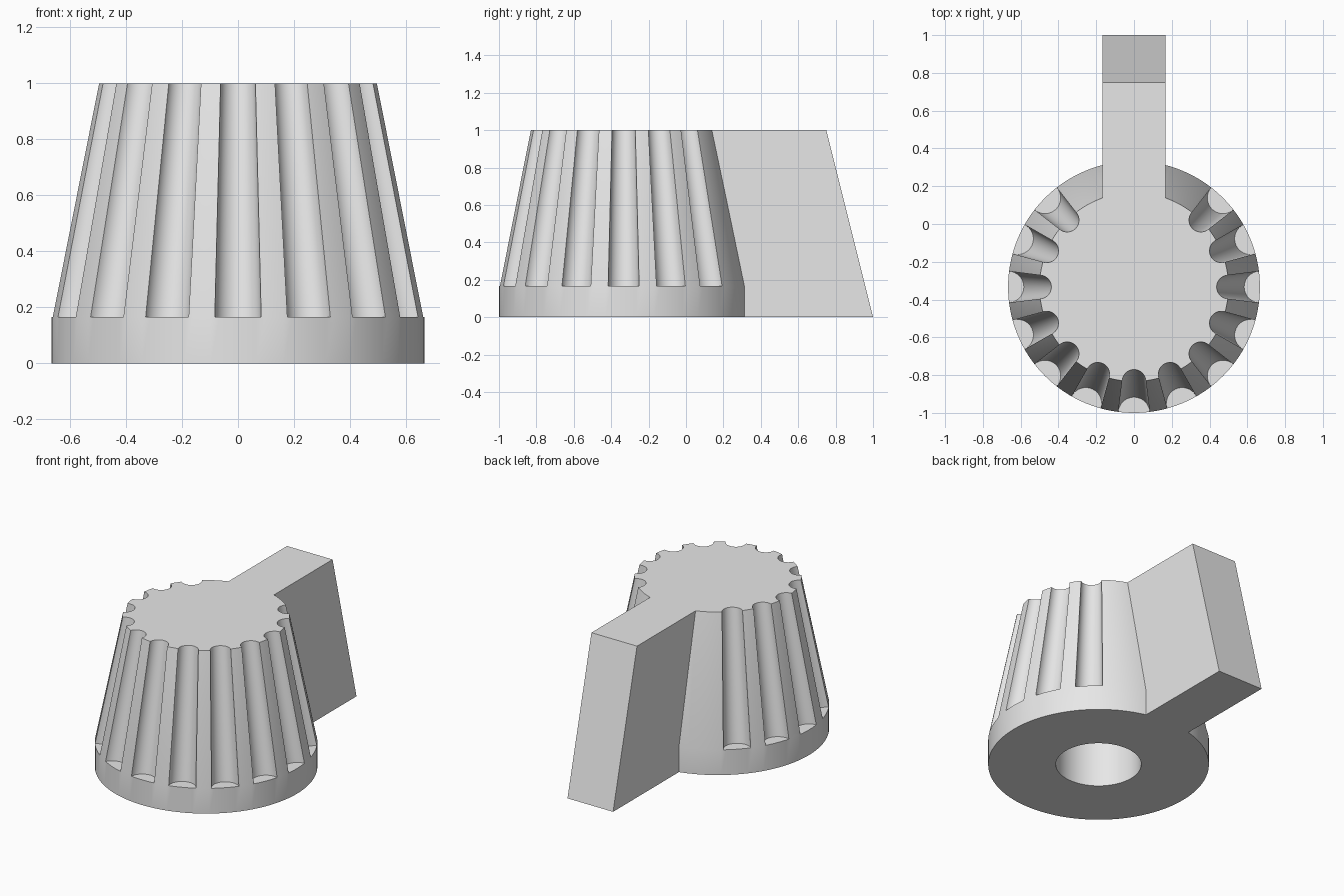
import bpy, bmesh, math
from mathutils import Matrix, Vector

cube = bpy.data.objects.get("Cube")
if cube:
    bpy.data.objects.remove(cube, do_unlink=True)

CENTRE_Y = -1 / 3
R_BASE, R_TOP = 2 / 3, 0.5
RIM, HEIGHT = 1 / 6, 1.0
SHAFT_R, SHAFT_DEPTH = 0.258, 0.83
SEGMENTS = 128

grey = bpy.data.materials.new("plain grey")
grey.use_nodes = True
grey.diffuse_color = (0.8, 0.8, 0.8, 1)
grey.node_tree.nodes["Principled BSDF"].inputs["Base Color"].default_value = (0.8, 0.8, 0.8, 1)


def make_object(name, bm):
    bmesh.ops.recalc_face_normals(bm, faces=bm.faces)
    mesh = bpy.data.meshes.new(name)
    bm.to_mesh(mesh)
    bm.free()
    obj = bpy.data.objects.new(name, mesh)
    bpy.context.collection.objects.link(obj)
    mesh.materials.append(grey)
    return obj


def add_loft(bm, rings, segments):
    """Closed solid through circles given as (centre, radius)."""
    loops = []
    for centre, radius in rings:
        loops.append([bm.verts.new(centre + Vector((radius * math.cos(a), radius * math.sin(a), 0)))
                      for a in (math.tau * i / segments for i in range(segments))])
    for low, high in zip(loops, loops[1:]):
        for i in range(segments):
            j = (i + 1) % segments
            bm.faces.new((low[i], low[j], high[j], high[i]))
    bm.faces.new(loops[0][::-1])
    bm.faces.new(loops[-1])


def combine(target, tool, operation):
    tool.hide_render = True
    mod = target.modifiers.new(operation.title(), 'BOOLEAN')
    mod.operation, mod.object, mod.solver = operation, tool, 'EXACT'
    bpy.context.view_layer.objects.active = target
    bpy.ops.object.modifier_apply(modifier=mod.name)
    bpy.data.objects.remove(tool, do_unlink=True)


def radius_at(z):
    return R_BASE + (R_TOP - R_BASE) * (z - RIM) / (HEIGHT - RIM)


# Round body: straight rim below, tapered grip above
bm = bmesh.new()
axis = Vector((0, CENTRE_Y, 0))
up = Vector((0, 0, 1))
add_loft(bm, [(axis, R_BASE), (axis + up * RIM, R_BASE), (axis + up * HEIGHT, R_TOP)], SEGMENTS)
knob = make_object("knob", bm)

# Tapered finger flutes around the grip, leaving the back free for the pointer
bm = bmesh.new()
for i in range(-6, 7):
    angle = math.radians(-90 + 22.5 * i)
    outward = Vector((math.cos(angle), math.sin(angle), 0))
    rings = [(axis + up * z + outward * radius_at(z), radius_at(z) / 8) for z in (RIM, HEIGHT + 0.1)]
    add_loft(bm, rings, 40)
combine(knob, make_object("flute_cutters", bm), 'DIFFERENCE')

# Pointer: a bar with a sloping end
bm = bmesh.new()
bmesh.ops.create_cube(bm, size=1, matrix=Matrix.Translation((0, 0, 0.5)))
for v in bm.verts:
    v.co.x *= 1 / 3
    v.co.y = 0.1 if v.co.y < 0 else 1 - 0.25 * v.co.z
combine(knob, make_object("pointer", bm), 'UNION')

# Blind shaft hole from below
bm = bmesh.new()
add_loft(bm, [(axis - up * 0.1, SHAFT_R), (axis + up * SHAFT_DEPTH, SHAFT_R)], 96)
combine(knob, make_object("shaft_hole_cutter", bm), 'DIFFERENCE')

# Smooth curved walls, crisp edges
bpy.ops.object.select_all(action='DESELECT')
knob.select_set(True)
bpy.context.view_layer.objects.active = knob
bpy.ops.object.shade_smooth_by_angle(angle=math.radians(30))
